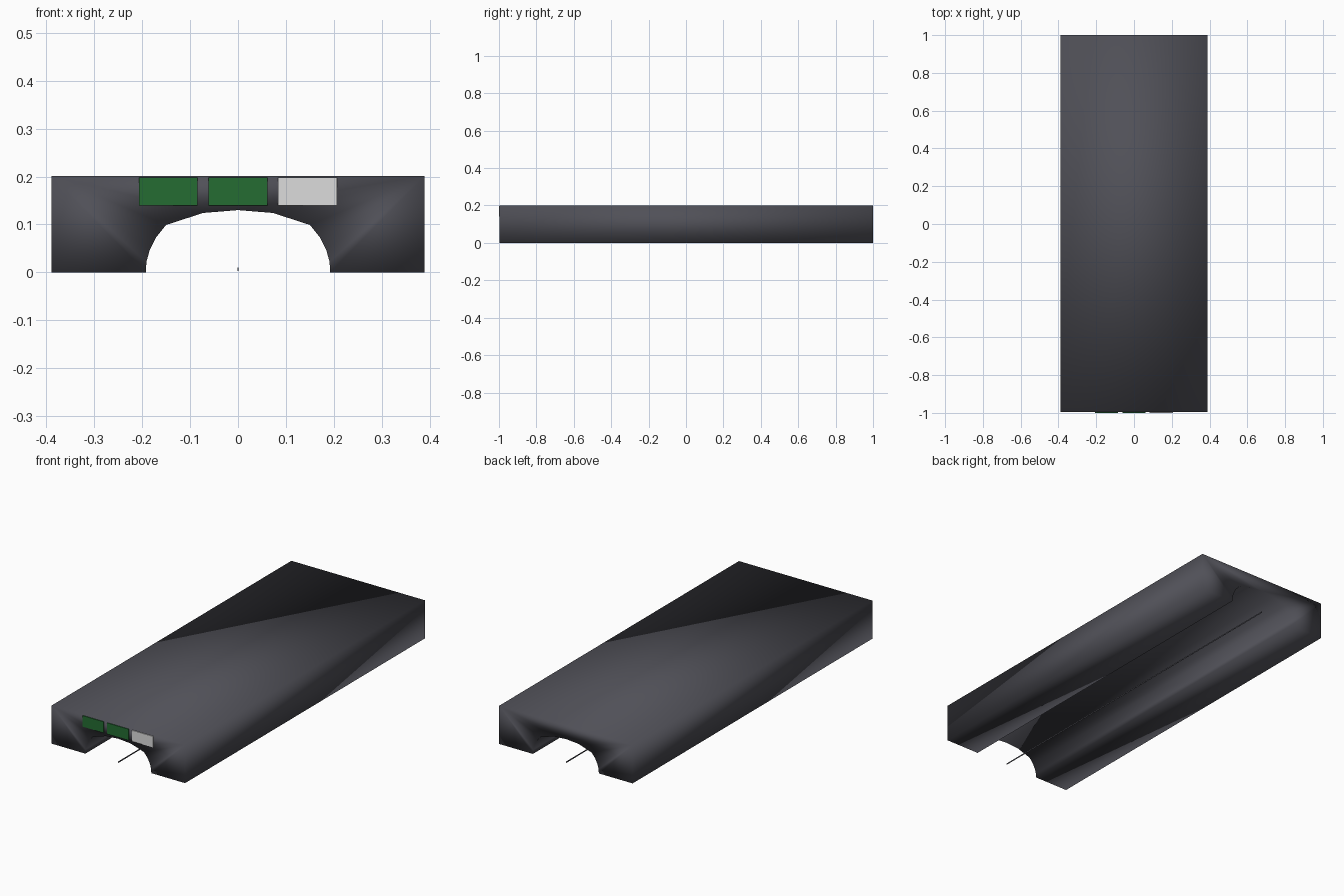
import bpy, bmesh

if "Cube" in bpy.data.objects:
    bpy.data.objects.remove(bpy.data.objects["Cube"])

def material(name, rgb):
    m = bpy.data.materials.new(name)
    m.diffuse_color = (*rgb, 1)
    m.use_nodes = True
    m.node_tree.nodes["Principled BSDF"].inputs["Base Color"].default_value = m.diffuse_color
    return m

charcoal = material("charcoal", (0.08, 0.08, 0.096))
green = material("dark green", (0.018, 0.15, 0.032))
pale = material("pale grey", (0.72, 0.72, 0.72))

def extrude_profile(name, profile, y0, y1, mat, smooth=False):
    """Closed x/z profile swept along y."""
    bm = bmesh.new()
    a = [bm.verts.new((x, y0, z)) for x, z in profile]
    b = [bm.verts.new((x, y1, z)) for x, z in profile]
    bm.faces.new(a)
    bm.faces.new(b[::-1])
    n = len(a)
    for i in range(n):
        j = (i + 1) % n
        bm.faces.new((a[j], a[i], b[i], b[j]))
    bmesh.ops.recalc_face_normals(bm, faces=bm.faces)
    for f in bm.faces:
        f.smooth = smooth
    me = bpy.data.meshes.new(name)
    bm.to_mesh(me)
    bm.free()
    me.materials.append(mat)
    ob = bpy.data.objects.new(name, me)
    bpy.context.collection.objects.link(ob)
    return ob

def rect(x0, x1, z0, z1):
    return [(x0, z0), (x1, z0), (x1, z1), (x0, z1)]

# Body: long block with an arched tunnel along its whole length, soft shaded
half_arch = [(0.192, 0.0), (0.191, 0.022), (0.184, 0.047), (0.171, 0.073),
             (0.15, 0.099), (0.073, 0.124)]
arch = half_arch + [(0, 0.13)] + [(-x, z) for x, z in reversed(half_arch)]
W, H = 0.389, 0.201
body = [(-W, H), (W, H), (W, 0)] + arch + [(-W, 0)]
extrude_profile("tunnel_body", body, -0.996, 1.0, charcoal, smooth=True)

# Indicator plates above the front arch
for name, x0, x1, mat in (("left_plate", -0.206, -0.084, green),
                          ("middle_plate", -0.062, 0.062, green),
                          ("right_plate", 0.083, 0.206, pale)):
    extrude_profile(name, rect(x0, x1, 0.14, 0.198), -1.0, -0.995, mat)

# Hair-thin guide strip along the tunnel centre
extrude_profile("guide_strip", rect(-0.0007, 0.0007, 0.003, 0.01), -0.996, 1.0, charcoal)
